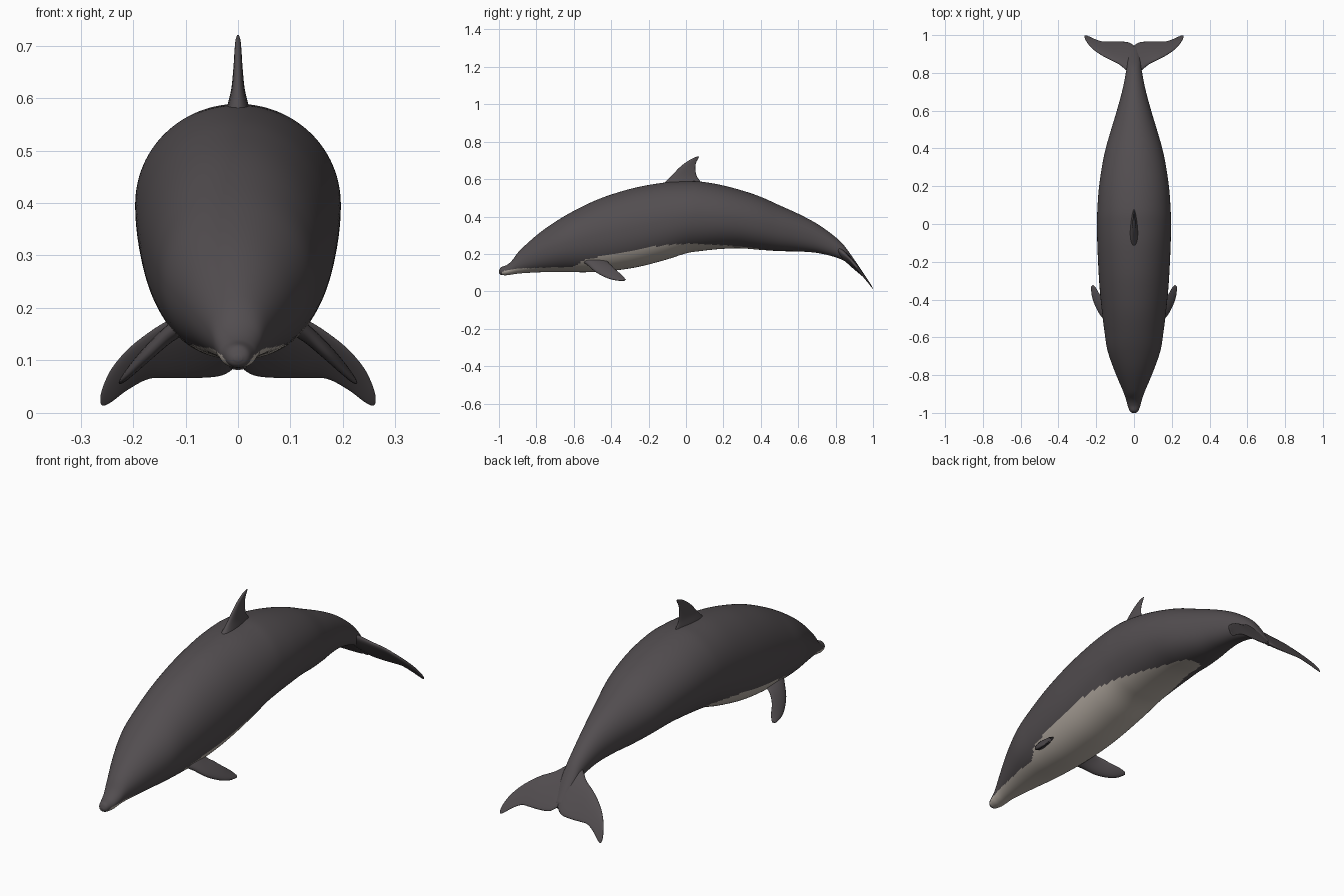
import bpy, bmesh, math
from mathutils import Vector

if "Cube" in bpy.data.objects:
    bpy.data.objects.remove(bpy.data.objects["Cube"])


def material(name, col):
    m = bpy.data.materials.new(name)
    m.diffuse_color = (*col, 1)
    m.use_nodes = True
    m.node_tree.nodes["Principled BSDF"].inputs["Base Color"].default_value = m.diffuse_color
    return m


DARK = material("dark grey skin", (0.085, 0.075, 0.08))
PALE = material("pale belly", (0.47, 0.42, 0.37))


def smooth(rows, i, t):
    """Catmull-Rom between rows i and i+1 (rows are number tuples)."""
    p = [rows[max(0, min(len(rows) - 1, k))] for k in (i - 1, i, i + 1, i + 2)]
    return [0.5 * (2 * b + (c - a) * t + (2 * a - 5 * b + 4 * c - d) * t * t
                   + (3 * b - a - 3 * c + d) * t ** 3) for a, b, c, d in zip(*p)]


def refine(rows, n):
    out = [smooth(rows, i, k / n) for i in range(len(rows) - 1) for k in range(n)]
    return out + [list(rows[-1])]


def linear(rows, x):
    for (a, u), (b, v) in zip(rows, rows[1:]):
        if a <= x <= b:
            return u + (v - u) * (x - a) / (b - a)
    return -1


def loft(name, rings, rule=None):
    """Skin closed rings of equal length, cap both ends."""
    bm = bmesh.new()
    vs = [[bm.verts.new(p) for p in r] for r in rings]
    n = len(vs[0])
    for a, b in zip(vs, vs[1:]):
        for j in range(n):
            k = (j + 1) % n
            bm.faces.new((a[j], a[k], b[k], b[j]))
    bm.faces.new(vs[0])
    bm.faces.new(vs[-1])
    bmesh.ops.recalc_face_normals(bm, faces=bm.faces)
    for f in bm.faces:
        f.smooth = True
        if rule and rule(f.calc_center_median()):
            f.material_index = 1
    me = bpy.data.meshes.new(name)
    bm.to_mesh(me)
    bm.free()
    me.materials.append(DARK)
    if rule:
        me.materials.append(PALE)
    ob = bpy.data.objects.new(name, me)
    bpy.context.collection.objects.link(ob)
    return ob


def fin(name, sections, n=24, steps=6):
    """Sections: leading xyz, trailing xyz, half thickness -> teardrop loft."""
    rows = refine(sections, steps)
    rings = []
    for i, r in enumerate(rows):
        lead, trail, t = Vector(r[0:3]), Vector(r[3:6]), r[6]
        lo, hi = rows[max(i - 1, 0)], rows[min(i + 1, len(rows) - 1)]
        span = (Vector(hi[0:3]) + Vector(hi[3:6])) - (Vector(lo[0:3]) + Vector(lo[3:6]))
        nrm = (trail - lead).cross(span).normalized()
        ring = []
        for j in range(n):
            a = 2 * math.pi * j / n
            u = (1 - math.cos(a)) / 2
            ring.append(lead.lerp(trail, u) + nrm * t * math.sin(a) * (1.25 - 0.7 * u))
        rings.append(ring)
    return loft(name, rings)


# Body: y, top z, bottom z, half width
body = [
    (-1.0, .110, .098, .008), (-.99, .128, .088, .022), (-.96, .14, .086, .034),
    (-.93, .165, .09, .042), (-.885, .222, .096, .058), (-.78, .315, .102, .102),
    (-.67, .39, .104, .140), (-.565, .448, .102, .157), (-.46, .496, .104, .17),
    (-.35, .533, .115, .181), (-.245, .56, .133, .188), (-.11, .582, .168, .194),
    (0, .588, .203, .196), (.075, .587, .215, .194), (.18, .57, .226, .187),
    (.29, .542, .230, .172), (.395, .507, .222, .151), (.5, .46, .215, .121),
    (.61, .41, .213, .088), (.715, .352, .203, .06), (.82, .272, .175, .04),
    (.875, .205, .142, .034), (.94, .11, .082, .02)]
# Height of the pale belly edge along y
edge = [(-.985, .10), (-.97, .11), (-.9, .122), (-.6, .132), (-.55, .165), (-.41, .197),
        (-.245, .224), (-.14, .245), (.02, .256), (.15, .25), (.29, .24), (.42, .225), (.47, .205)]
SEG = 112
rings = []
for y, top, bot, w in refine(body, 8):
    c, h = (top + bot) / 2, (top - bot) / 2
    ring = []
    for j in range(SEG):
        a = 2 * math.pi * j / SEG
        ca, sa = math.cos(a), math.sin(a)
        e = 0.9 if sa < 0 else 1.0          # slightly fuller underside
        ring.append((w * math.copysign(abs(ca) ** e, ca), y,
                     c + h * math.copysign(abs(sa) ** e, sa)))
    rings.append(ring)
loft("body", rings, lambda p: p.z < linear(edge, p.y))

# Dorsal fin: z, leading y, trailing y, half thickness
dorsal = [(.55, -.15, .10, .030), (.59, -.105, .075, .020), (.62, -.075, .056, .013),
          (.66, -.037, .050, .009), (.69, 0, .055, .007), (.71, .033, .066, .005),
          (.72, .058, .070, .002)]
fin("dorsal_fin", [(0, a, z, 0, b, z, t) for z, a, b, t in dorsal])

# Pectoral fins, mirrored
pectoral = [
    (.10, -.57, .17, .09, -.42, .18, .020), (.135, -.53, .145, .13, -.415, .155, .016),
    (.175, -.485, .105, .155, -.40, .14, .013), (.205, -.43, .075, .18, -.375, .115, .010),
    (.222, -.38, .06, .20, -.34, .085, .007), (.227, -.335, .056, .217, -.322, .062, .003)]
for side, s in (("left", 1), ("right", -1)):
    fin("pectoral_fin_" + side,
        [(s * a, b, c, s * d, e, f, t) for a, b, c, d, e, f, t in pectoral])

# Tail flukes: x, leading y, trailing y, half thickness; height follows y
droop = [(.7, .32), (.8, .24), (.87, .18), (.965, .068), (1.01, -.004)]
fluke = [(0, .80, .945, .020), (.03, .808, .962, .019), (.08, .847, .966, .014),
         (.13, .872, .966, .011), (.17, .893, .967, .009), (.21, .92, .98, .007),
         (.24, .95, .994, .005), (.256, .974, .999, .004), (.262, .987, .996, .002)]
for side, s in (("left", 1), ("right", -1)):
    fin("tail_fluke_" + side,
        [(s * x, a, linear(droop, a), s * x, b, linear(droop, b), t) for x, a, b, t in fluke])
